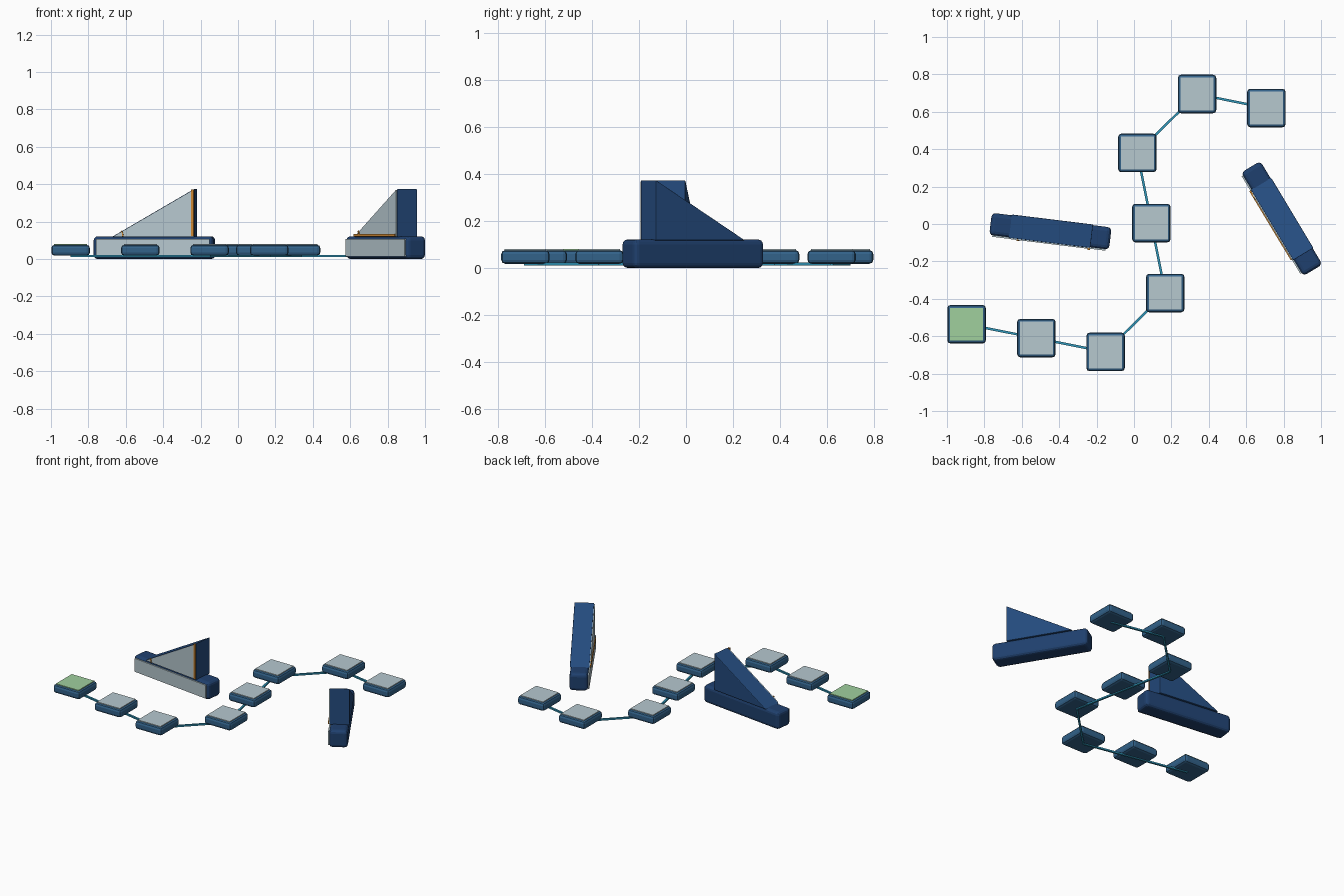
import bpy, bmesh, math
from mathutils import Matrix, Vector

if "Cube" in bpy.data.objects:
    bpy.data.objects.remove(bpy.data.objects["Cube"])


def lin(c):
    return c / 12.92 if c <= 0.04045 else ((c + 0.055) / 1.055) ** 2.4


def material(name, r, g, b):
    m = bpy.data.materials.new(name)
    m.diffuse_color = (lin(r / 255), lin(g / 255), lin(b / 255), 1)
    m.use_nodes = True
    m.node_tree.nodes["Principled BSDF"].inputs["Base Color"].default_value = m.diffuse_color
    return m


NAVY = material("navy", 36, 75, 126)
DEEP = material("deep navy", 31, 64, 110)
STEEL = material("steel blue", 50, 98, 138)
PALE = material("pale grey", 182, 200, 207)
GREEN = material("soft green", 160, 208, 158)
CYAN = material("cyan", 48, 150, 185)
ORANGE = material("orange", 205, 135, 50)


def finish(name, bm, mat, matrix, bevel=0.0, segments=2):
    """Turn a bmesh into a placed, optionally bevelled object."""
    bmesh.ops.recalc_face_normals(bm, faces=bm.faces)
    mesh = bpy.data.meshes.new(name)
    bm.to_mesh(mesh)
    bm.free()
    mesh.materials.append(mat)
    ob = bpy.data.objects.new(name, mesh)
    bpy.context.collection.objects.link(ob)
    ob.matrix_world = matrix
    if bevel:
        mod = ob.modifiers.new("rounded edges", 'BEVEL')
        mod.width = bevel
        mod.segments = segments
    return ob


def box(name, centre, size, mat, frame=Matrix(), bevel=0.0, segments=2):
    bm = bmesh.new()
    bmesh.ops.create_cube(bm, size=1)
    bmesh.ops.scale(bm, vec=size, verts=bm.verts)
    return finish(name, bm, mat, frame @ Matrix.Translation(centre), bevel, segments)


def prism(name, profile, y0, y1, mat, frame, bevel=0.0):
    """Extrude an (x, z) profile from y0 to y1."""
    bm = bmesh.new()
    face = bm.faces.new([bm.verts.new((x, y0, z)) for x, z in profile])
    out = bmesh.ops.extrude_face_region(bm, geom=[face])
    verts = [v for v in out["geom"] if isinstance(v, bmesh.types.BMVert)]
    bmesh.ops.translate(bm, vec=(0, y1 - y0, 0), verts=verts)
    return finish(name, bm, mat, frame, bevel)


# Stepping tiles, the first one green
tiles = [(-0.895, -0.536), (-0.522, -0.61), (-0.152, -0.684), (0.167, -0.369),
         (0.093, 0.005), (0.018, 0.38), (0.337, 0.695), (0.708, 0.62)]
for i, (x, y) in enumerate(tiles):
    box(f"tile_{i + 1}", (x, y, 0.047), (0.206, 0.206, 0.058), STEEL, bevel=0.017)
    box(f"tile_plate_{i + 1}", (x, y, 0.077), (0.176, 0.176, 0.008),
        GREEN if i == 0 else PALE)

# Thin path links running under the tiles from centre to centre
for i, (a, b) in enumerate(zip(tiles, tiles[1:])):
    a, b = Vector((*a, 0.017)), Vector((*b, 0.017))
    d = b - a
    frame = Matrix.Translation((a + b) / 2) @ Matrix.Rotation(math.atan2(d.y, d.x), 4, 'Z')
    box(f"path_link_{i + 1}", (0, 0, 0), (d.length, 0.013, 0.011), CYAN, frame)


def triangle_monument(tag, centre, degrees, lit_side):
    """Right-angled wedge on a rounded plinth, with pale front panels."""
    frame = Matrix.Translation((*centre, 0)) @ Matrix.Rotation(math.radians(degrees), 4, 'Z')
    box(f"plinth_{tag}", (0, 0, 0.061), (0.645, 0.12, 0.122), DEEP, frame, 0.022, 3)
    box(f"plinth_panel_{tag}", (0, -0.0625, 0.06), (0.61, 0.009, 0.094), PALE, frame)
    prism(f"wedge_{tag}", [(-0.222, 0.118), (0.222, 0.118), (0.222, 0.375)],
          -0.062, 0.064, NAVY, frame, 0.004)
    prism(f"wedge_panel_{tag}", [(-0.21, 0.122), (0.218, 0.122), (0.218, 0.369)],
          -0.068, -0.061, PALE, frame)
    # Highlighted side of the triangle
    if lit_side == "upright":
        box(f"side_bar_{tag}", (0.214, -0.069, 0.248), (0.014, 0.009, 0.25), ORANGE, frame)
    else:
        box(f"side_bar_{tag}", (0.0, -0.069, 0.127), (0.43, 0.009, 0.014), ORANGE, frame)
    # Small angle mark at the sharp corner
    prism(f"angle_mark_{tag}", [(-0.165, 0.122), (-0.158, 0.122), (-0.16, 0.14),
                                (-0.167, 0.152), (-0.173, 0.149), (-0.166, 0.138)],
          -0.073, -0.066, ORANGE, frame)


triangle_monument("left", (-0.447, -0.039), -7, "upright")
triangle_monument("right", (0.79, 0.029), -59, "base")
